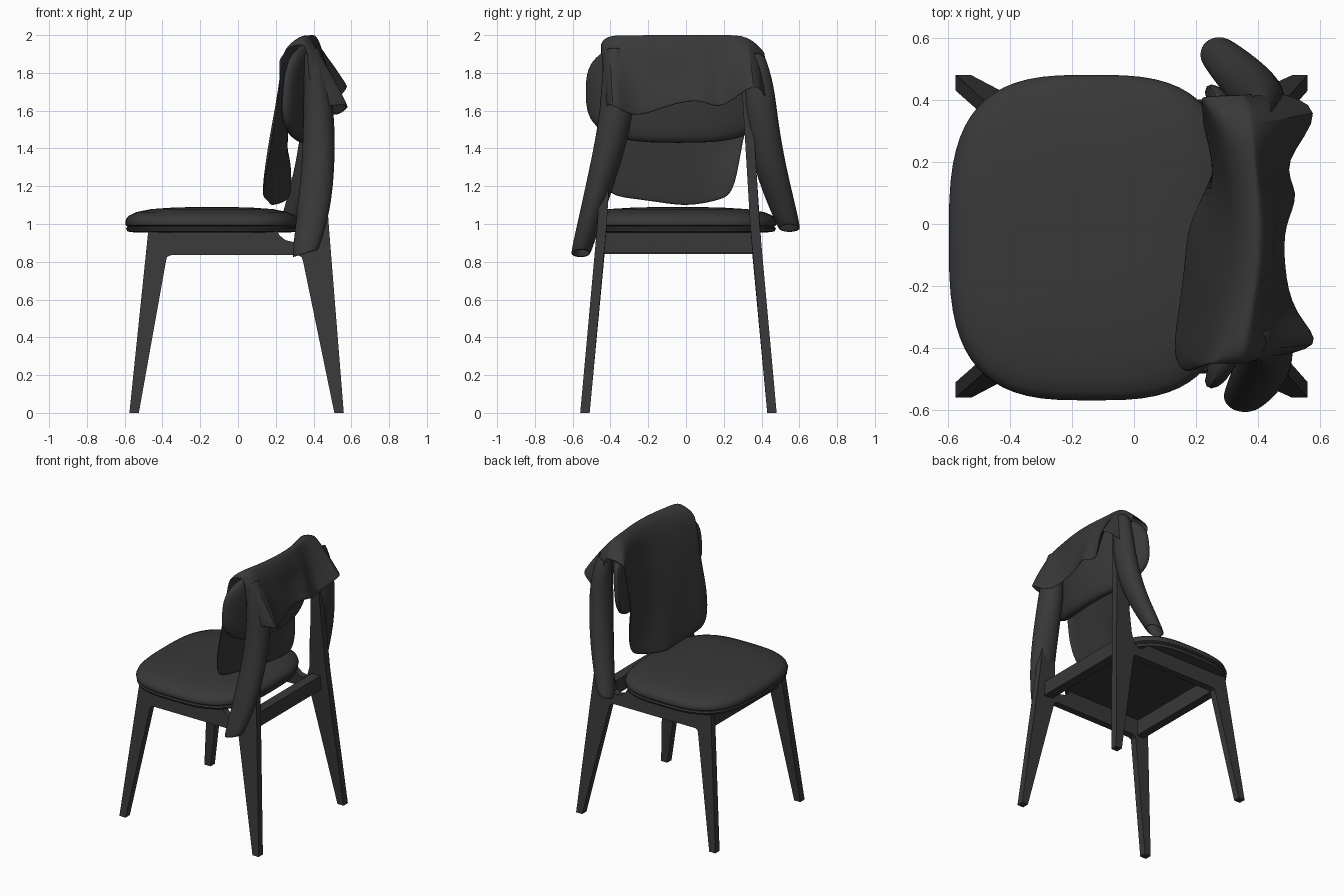
import bpy, bmesh, math

if "Cube" in bpy.data.objects:
    bpy.data.objects.remove(bpy.data.objects["Cube"])

CY = -0.04  # chair centre line in y
dark = bpy.data.materials.new("dark_grey")
dark.diffuse_color = (0.04, 0.04, 0.04, 1)
dark.use_nodes = True
dark.node_tree.nodes["Principled BSDF"].inputs["Base Color"].default_value = dark.diffuse_color


def finish(name, bm, angle=40, subsurf=0, thick=0):
    bmesh.ops.recalc_face_normals(bm, faces=bm.faces)
    me = bpy.data.meshes.new(name)
    bm.to_mesh(me)
    bm.free()
    ob = bpy.data.objects.new(name, me)
    bpy.context.collection.objects.link(ob)
    me.materials.append(dark)
    if thick:
        m = ob.modifiers.new("thickness", 'SOLIDIFY')
        m.thickness = thick
        m.offset = 0
    if subsurf:
        m = ob.modifiers.new("smooth", 'SUBSURF')
        m.levels = m.render_levels = subsurf
    bpy.ops.object.select_all(action='DESELECT')
    ob.select_set(True)
    bpy.context.view_layer.objects.active = ob
    bpy.ops.object.shade_smooth_by_angle(angle=math.radians(angle))
    return ob


def loft(bm, rings, closed=True, caps=True):
    rows = [[bm.verts.new(p) for p in r] for r in rings]
    n = len(rows[0])
    for a, b in zip(rows, rows[1:]):
        for i in range(n if closed else n - 1):
            j = (i + 1) % n
            bm.faces.new((a[i], a[j], b[j], b[i]))
    if caps:
        bm.faces.new(rows[0])
        bm.faces.new(rows[-1])


def pad(name, ra, rb, power, layers, place, n=64):
    """Superellipse slab: layers are (scale, height), place maps to 3D."""
    rings = []
    for s, h in layers:
        ring = []
        for i in range(n):
            t = 2 * math.pi * i / n
            c, d = math.cos(t), math.sin(t)
            a = math.copysign(abs(c) ** (2 / power), c) * ra * s
            b = math.copysign(abs(d) ** (2 / power), d) * rb * s
            ring.append(place(a, b, h))
        rings.append(ring)
    bm = bmesh.new()
    loft(bm, rings)
    return finish(name, bm)


def box(name, x0, x1, y0, y1, z0, z1):
    bm = bmesh.new()
    loft(bm, [[(x0, y0, z), (x1, y0, z), (x1, y1, z), (x0, y1, z)] for z in (z0, z1)])
    finish(name, bm, 30)


# Side frames: front leg, rail and rear post in one leaning profile
profile = [(-.575, 0), (-.525, 0), (-.382, .8), (-.376, .825), (-.355, .835),
           (.315, .835), (.337, .825), (.345, .8), (.51, 0), (.56, 0),
           (.48, 1.0), (.455, 1.4), (.44, 1.78), (.39, 1.78), (.37, 1.4), (.345, 1.0),
           (.32, .92), (.29, .905), (.25, .915), (.22, .94), (.205, .965), (-.475, .965)]


def lean(z):
    return .52 - .094 * min(z, .9) - .06 * max(z - .9, 0)


for side, label in ((1, "left"), (-1, "right")):
    bm = bmesh.new()
    loft(bm, [[(x, CY + side * (lean(z) - d), z) for x, z in profile] for d in (0, .05)])
    finish(label + "_side_frame", bm, 30)

# Cross rails
box("front_rail", -.45, -.39, CY - .40, CY + .40, .84, .96)
box("rear_rail", .36, .43, CY - .40, CY + .40, .85, .955)


# Seat base and cushion
def seat_place(a, b, h):
    return (-.137 + a, CY - .004 + b, h)


pad("seat_base", .455, .52, 3.1,
    [(.05, .955), (.9, .955), (.985, .96), (1, .975), (.99, .985), (.05, .985)], seat_place)
pad("seat_cushion", .46, .525, 3.1,
    [(.05, .985), (.97, .985), (.995, .995), (1, 1.01), (.985, 1.03), (.95, 1.046),
     (.87, 1.063), (.7, 1.079), (.45, 1.087), (.2, 1.09), (.02, 1.09)], seat_place)


# Curved backrest
def back_x(y, z):
    return .37 - .5 * (y - CY) ** 2 + .08 * (z - 1.7)


def back_place(a, b, h):
    y, z = CY + a, 1.70 + b
    return (back_x(y, z) + h, y, z)


shell = [(.02, .045), (.25, .045), (.5, .044), (.72, .042), (.88, .036), (.96, .026), (.99, .014)]
pad("backrest", .49, .27, 3.0,
    [(s, -h) for s, h in shell] + [(1, 0)] + [(s, h) for s, h in reversed(shell)], back_place)

# Jacket body: columns of (front hem, top ridge, rear hem)
columns = [
    ((.18, -.48, 1.38), (.33, -.45, 1.95), (.40, -.43, 1.60)),
    ((.13, -.44, 1.15), (.345, -.42, 2.0), (.63, -.40, 1.65)),
    ((.14, -.30, 1.13), (.37, -.30, 2.0), (.50, -.29, 1.55)),
    ((.16, -.15, 1.11), (.39, -.17, 2.0), (.49, -.13, 1.61)),
    ((.18, -.02, 1.09), (.395, -.03, 2.0), (.47, 0, 1.65)),
    ((.21, .08, 1.10), (.395, .08, 2.0), (.55, .10, 1.65)),
    ((.255, .17, 1.12), (.385, .20, 2.0), (.47, .19, 1.59)),
    ((.295, .255, 1.15), (.37, .33, 2.0), (.65, .38, 1.78)),
    ((.27, .285, 1.38), (.35, .42, 1.90), (.43, .43, 1.63)),
]
steps = [.03, .1, .2, .35, .5, .65, .82, 1]


def drape(top, hem, t, side):
    y = top[1] + (hem[1] - top[1]) * t
    z = top[2] + (hem[2] - top[2]) * t
    x = top[0] + (hem[0] - top[0]) * (t ** .5 if side < 0 else t ** .8)
    x += .012 * t * math.sin(19 * y + 5 * z)
    if z > 1.4:  # stay clear of the backrest
        limit = back_x(y, z) + side * .065 * min(1, math.sqrt(max(0, 2 - z) / .12))
        x = min(x, limit) if side < 0 else max(x, limit)
    return (x, y, z)


rows = []
for front, top, rear in columns:
    rows.append([drape(top, front, t, -1) for t in reversed(steps)] + [top]
                + [drape(top, rear, t, 1) for t in steps])
bm = bmesh.new()
loft(bm, rows, closed=False, caps=False)
finish("jacket_body", bm, 60, subsurf=2, thick=.012)


# Jacket sleeves: rings of (x, y, z, radius x, radius y)
def sleeve(name, rings, n=12):
    bm = bmesh.new()
    loft(bm, [[(x + rx * math.cos(2 * math.pi * i / n), y + ry * math.sin(2 * math.pi * i / n),
                z + .02 * math.cos(2 * math.pi * i / n)) for i in range(n)]
              for x, y, z, rx, ry in rings], caps=False)
    finish(name, bm, 60, subsurf=2, thick=.01)


sleeve("right_sleeve", [(.385, -.38, 1.92, .04, .045), (.41, -.365, 1.77, .065, .08),
                        (.43, -.365, 1.57, .08, .09), (.425, -.43, 1.3, .088, .078),
                        (.40, -.50, 1.05, .09, .062), (.355, -.56, .835, .068, .05)])
sleeve("left_sleeve", [(.40, .37, 1.89, .04, .045), (.42, .385, 1.74, .06, .08),
                       (.415, .40, 1.55, .075, .085), (.38, .44, 1.32, .075, .085),
                       (.33, .49, 1.15, .07, .075), (.27, .55, .97, .06, .056)])
